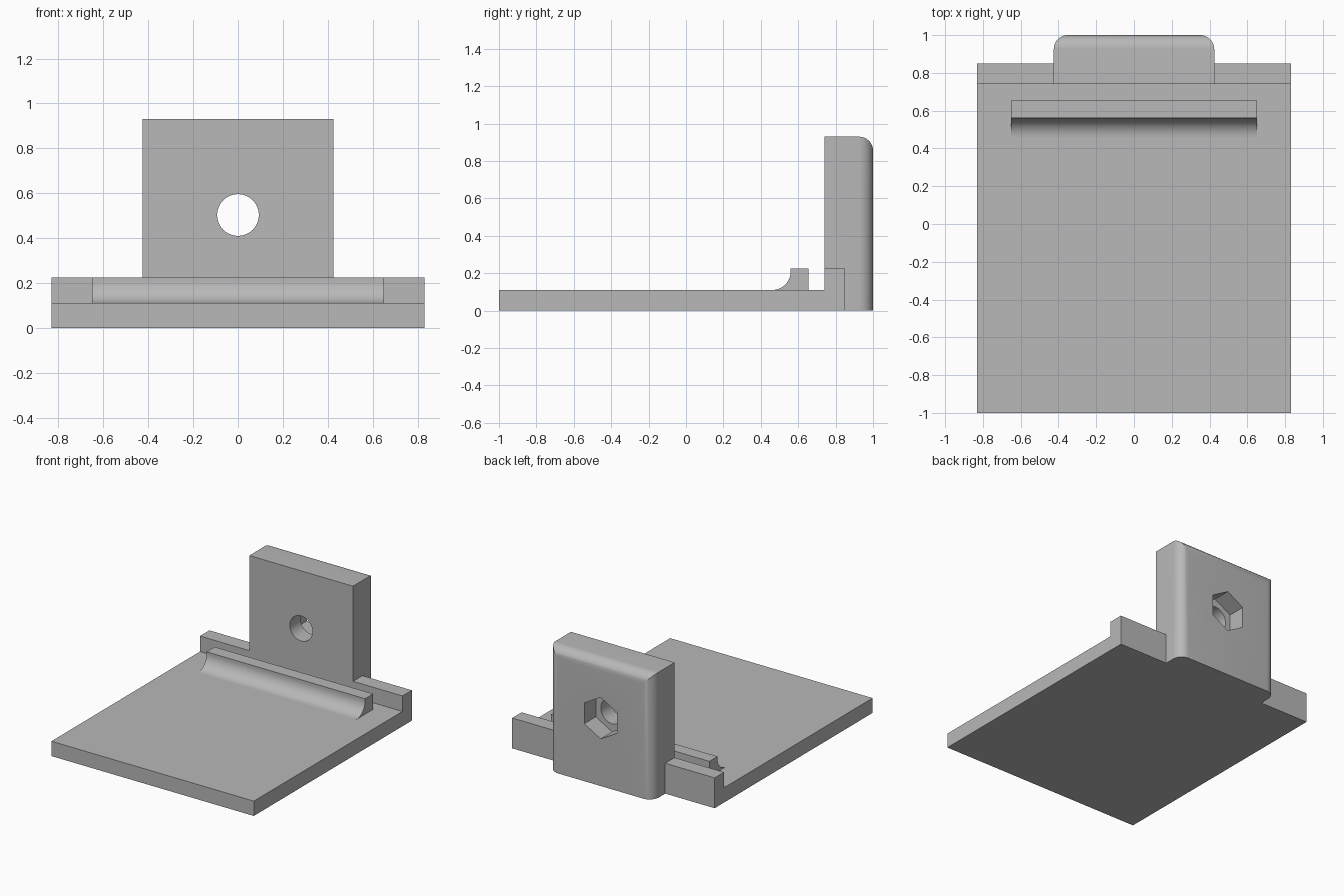
import bpy, bmesh, math
from mathutils import Matrix

if "Cube" in bpy.data.objects:
    bpy.data.objects.remove(bpy.data.objects["Cube"], do_unlink=True)

grey = bpy.data.materials.new("plain grey")
grey.use_nodes = True
colour = (0.48, 0.48, 0.48, 1)
grey.diffuse_color = colour
grey.node_tree.nodes["Principled BSDF"].inputs["Base Color"].default_value = colour

BACK, WALL, TOP = 1.0, 0.74, 0.93
PLATE_Z, RAIL_Z, HOLE_Z = 0.11, 0.225, 0.503


def finish(bm, name):
    bmesh.ops.recalc_face_normals(bm, faces=bm.faces)
    mesh = bpy.data.meshes.new(name)
    bm.to_mesh(mesh)
    bm.free()
    mesh.materials.append(grey)
    ob = bpy.data.objects.new(name, mesh)
    bpy.context.collection.objects.link(ob)
    return ob


def extrude_x(name, profile, half):
    """Sweep a (y, z) profile from -half to half along x."""
    bm = bmesh.new()
    face = bm.faces.new([bm.verts.new((-half, y, z)) for y, z in profile])
    geo = bmesh.ops.extrude_face_region(bm, geom=[face])["geom"]
    moved = [v for v in geo if isinstance(v, bmesh.types.BMVert)]
    bmesh.ops.translate(bm, verts=moved, vec=(2 * half, 0, 0))
    return finish(bm, name)


def cutter(name, sides, radius, y0, y1):
    """Prism along y, with a corner pointing up."""
    bm = bmesh.new()
    turn = (Matrix.Translation((0, (y0 + y1) / 2, HOLE_Z))
            @ Matrix.Rotation(math.pi / 2, 4, "X"))
    bmesh.ops.create_cone(bm, cap_ends=True, segments=sides, radius1=radius,
                          radius2=radius, depth=y1 - y0, matrix=turn)
    ob = finish(bm, name)
    ob.hide_render = True
    return ob


def combine(target, other, operation):
    mod = target.modifiers.new(operation.lower(), "BOOLEAN")
    mod.object, mod.operation, mod.solver = other, operation, "EXACT"
    bpy.context.view_layer.objects.active = target
    bpy.ops.object.modifier_apply(modifier=mod.name)
    bpy.data.objects.remove(other, do_unlink=True)


# Base plate with the low rail along its rear edge
base = extrude_x("base_plate", [(-1, 0), (0.85, 0), (0.85, RAIL_Z), (WALL, RAIL_Z),
                                (WALL, PLATE_Z), (-1, PLATE_Z)], 0.83)

# Stop rib with a concave fillet at its front
r = 0.1
arc = [(0.46 + r * math.sin(a), PLATE_Z + r - r * math.cos(a))
       for a in (math.pi / 2 * i / 16 for i in range(17))]
rib = extrude_x("stop_rib", arc + [(0.56, RAIL_Z), (0.655, RAIL_Z), (0.655, PLATE_Z)], 0.65)

# Upright block, rounded on its rear vertical and rear top edges
block = extrude_x("upright_block", [(WALL, 0), (BACK, 0), (BACK, TOP), (WALL, TOP)], 0.425)
bm = bmesh.new()
bm.from_mesh(block.data)
rear = [e for e in bm.edges if all(v.co.y > 0.99 for v in e.verts)
        and any(v.co.z > 0.5 for v in e.verts)]
bmesh.ops.bevel(bm, geom=rear, offset=0.075, segments=10, profile=0.5, affect="EDGES")
bm.to_mesh(block.data)
bm.free()

# Bolt hole and hexagonal nut pocket
combine(block, cutter("bolt_hole", 48, 0.093, 0.6, 1.1), "DIFFERENCE")
combine(block, cutter("nut_pocket", 6, 0.154, BACK - 0.135, 1.1), "DIFFERENCE")

# Join the block to the plate as one solid
combine(base, block, "UNION")
base.name = "base_with_upright"

for ob in (base, rib):
    bpy.ops.object.select_all(action="DESELECT")
    ob.select_set(True)
    bpy.context.view_layer.objects.active = ob
    bpy.ops.object.shade_smooth_by_angle(angle=math.radians(30))
